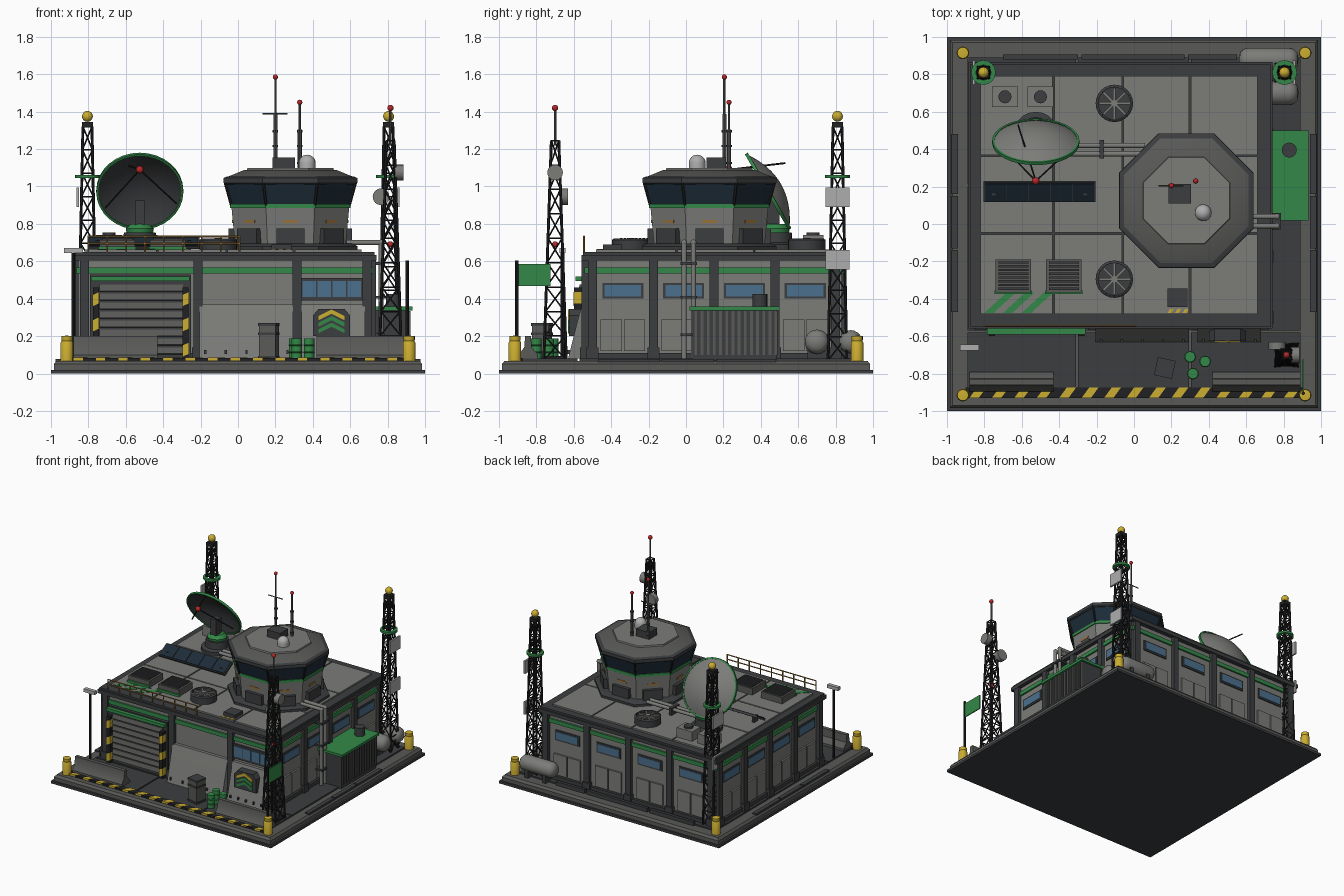
import bpy, bmesh
from math import sin, cos, pi, radians
from mathutils import Vector, Matrix

if "Cube" in bpy.data.objects:
    bpy.data.objects.remove(bpy.data.objects["Cube"])

COL = dict(wall=(.2, .2, .19), dark=(.045, .047, .05), mid=(.1, .1, .095), light=(.42, .42, .42),
           green=(.033, .25, .065), yellow=(.6, .42, .03), blue=(.07, .16, .27),
           navy=(.012, .025, .04), red=(.5, .02, .02), black=(.015, .015, .017), amber=(.3, .16, .04))
MATS = {}
for k, c in COL.items():
    MATS[k] = bpy.data.materials.new(k)
    MATS[k].diffuse_color = (*c, 1)
parts = {}

def get(name, mat):
    return parts.setdefault(name, (bmesh.new(), mat))[0]

def box(name, mat, x, y, z, M=None):
    m = Matrix.LocRotScale(Vector((sum(x), sum(y), sum(z))) / 2, None, (x[1]-x[0], y[1]-y[0], z[1]-z[0]))
    bmesh.ops.create_cube(get(name, mat), size=1, matrix=M @ m if M else m)

def rod(name, mat, p, q, r, n=8, r2=None):
    p, q = Vector(p), Vector(q)
    m = Matrix.LocRotScale((p + q) / 2, (q - p).to_track_quat('Z', 'Y'), None)
    bmesh.ops.create_cone(get(name, mat), cap_ends=True, segments=n, radius1=r,
                          radius2=r if r2 is None else r2, depth=(q - p).length, matrix=m)

def ball(name, mat, p, r):
    bmesh.ops.create_uvsphere(get(name, mat), u_segments=16, v_segments=10, radius=r, matrix=Matrix.Translation(p))

def lathe(name, mat, prof, M, n=24, a0=0):
    bm, rings = get(name, mat), []
    for r, z in prof:
        rings.append([bm.verts.new(M @ Vector((r*cos(a0+2*pi*i/n), r*sin(a0+2*pi*i/n), z)))
                      for i in range(n if r else 1)])
    for a, b in zip(rings, rings[1:]):
        for i in range(n):
            f = [a[i % len(a)], a[(i+1) % len(a)], b[(i+1) % len(b)], b[i % len(b)]]
            bm.faces.new(list(dict.fromkeys(f)))

def prism(name, mat, pts, axis, a, b):
    put = {'x': lambda u, v, w: (w, u, v), 'y': lambda u, v, w: (u, w, v), 'z': lambda u, v, w: (u, v, w)}[axis]
    bm = get(name, mat)
    lo, hi = [[bm.verts.new(put(u, v, w)) for u, v in pts] for w in (a, b)]
    bm.faces.new(lo), bm.faces.new(hi)
    for i in range(len(pts)):
        j = (i + 1) % len(pts)
        bm.faces.new((lo[i], lo[j], hi[j], hi[i]))

def T(x, y, z=0): return Matrix.Translation((x, y, z))

# base platform
box('base_plate', 'dark', (-1, 1), (-1, 1), (0, .02))
s = [(.985, .02), (.985, .05), (.97, .068), (0, .068)]
lathe('base_rim', 'mid', [(0, .02)] + [(r * 2**.5, z) for r, z in s], T(0, 0), 4, pi/4)
for x in ((-.89, -.31), (-.3, .295), (.305, .89)):
    for y in ((-.89, -.58), (-.57, .2), (.21, .89)):
        box('pavement', 'dark', x, y, (.06, .08))
for sx in (-1, 1):
    for y in ((-.47, -.14), (-.13, .15), (.16, .48)):
        box('drain_grates', 'dark', sorted((sx*.94, sx*.975)), y, (.06, .078))
for x in ((-.7, -.3), (-.28, .27), (.29, .55)):
    box('drain_grates', 'dark', x, (.88, .905), (.06, .1))
box('hazard_strip', 'black', (-.9, .9), (-.93, -.875), (.06, .083))
for i in range(15):
    x = -.88 + i * .12
    prism('hazard_stripes', 'yellow', [(x, -.93), (x+.05, -.93), (x+.09, -.875), (x+.04, -.875)], 'z', .07, .085)
for sx in (-.915, .915):
    for y in (-.915, .915):
        lathe('bollards', 'yellow', [(0, .06), (.034, .06), (.034, .165), (.028, .175), (.03, .18), (.03, .2), (0, .203)], T(sx, y), 16)
for x in ((-.88, -.43), (.42, .89)):
    prism('barriers', 'mid', [(-.895, .08), (-.79, .08), (-.79, .1), (-.825, .14), (-.83, .2), (-.86, .2), (-.865, .14), (-.895, .1)], 'x', *x)

# main building shell
X0, X1, Y0, Y1 = -.85, .71, -.53, .83
def wall(side, name, mat, u, z, d, base=-.01):
    r = {'F': ((u), (Y0-d, Y0-base)), 'B': ((u), (Y1+base, Y1+d)), 'L': ((X0-d, X0-base), u), 'R': ((X1+base, X1+d), u)}[side]
    box(name, mat, r[0], r[1], z)

box('building_walls', 'wall', (X0, X1), (Y0, Y1), (.07, .62))
box('roof_cornice', 'dark', (-.885, .74), (-.56, .865), (.605, .635))
box('roof_cornice', 'dark', (-.875, .73), (-.55, .855), (.635, .65))
for x in ((-.82, -.435), (-.425, -.065), (-.055, .295), (.305, .66)):
    for y in ((-.48, -.055), (-.045, .36), (.37, .79)):
        box('roof_panels', 'wall', x, y, (.64, .662))
for side, a, b in (('F', X0, X1), ('B', X0, X1), ('L', Y0, Y1), ('R', Y0, Y1)):
    wall(side, 'green_band', 'green', (a-.012, b+.012), (.535, .567), .013)
    wall(side, 'plinth', 'dark', (a-.02, b+.02), (.07, .11), .02)
    cols = [-.82, -.215, .315, .69] if side == 'F' else [a+.03+(b-a-.06)*i/4 for i in range(5)]
    for c in cols:
        wall(side, 'pilasters', 'dark', (c-.024, c+.024), (.08, .61), .028)
        wall(side, 'pilasters', 'dark', (c-.032, c+.032), (.08, .14), .036)
    if side != 'F':
        for p, q in zip(cols, cols[1:]):
            m = (p+q)/2
            wall(side, 'window_frames', 'dark', (m-.11, m+.11), (.4, .485), .008)
            wall(side, 'windows', 'blue', (m-.098, m+.098), (.413, .473), .012)
            for u in (m-.062, m+.062):
                wall(side, 'lower_panels', 'wall', (u-.057, u+.057), (.12, .29), .014)

# garage door
box('door_frame', 'dark', (-.79, -.25), (-.56, -.52), (.08, .53))
for i in range(8):
    z = .1 + i*.048
    prism('door_slats', 'mid', [(-.555, z), (-.578, z+.006), (-.568, z+.04), (-.555, z+.04)], 'x', -.74, -.29)
box('door_lintel', 'green', (-.785, -.26), (-.59, -.53), (.495, .52))
for x in (-.76, -.28):
    box('door_posts', 'black', (x-.016, x+.016), (-.6, -.53), (.08, .46))
    for i in range(3):
        z = .09 + i*.135
        prism('door_post_stripes', 'yellow', [(x-.017, z), (x+.017, z+.015), (x+.017, z+.075), (x-.017, z+.06)], 'y', -.602, -.56)

# sloped armour plates, front windows, chevron sign
for a, b in ((-.205, .295), (.34, .68)):
    prism('armour_plates', 'wall', [(-.63, .08), (-.52, .08), (-.52, .37), (-.555, .37), (-.575, .3)], 'x', a, b)
    for i in range(5):
        x = a + .03 + (b-a-.06)*i/4
        box('plate_bolts', 'dark', (x-.006, x+.006), (-.634, -.6), (.105, .125))
wall('F', 'window_frames', 'dark', (.335, .67), (.39, .51), .012)
for i in range(4):
    wall('F', 'windows', 'blue', (.345+i*.08, .418+i*.08), (.41, .495), .018)
prism('sign_board', 'dark', [(.4, .2), (.6, .2), (.6, .31), (.57, .345), (.43, .345), (.4, .31)], 'y', -.625, -.56)
for z, m in ((.215, 'green'), (.25, 'green'), (.285, 'yellow')):
    prism('chevron_' + m, m, [(.43, z), (.5, z+.035), (.57, z), (.57, z+.022), (.5, z+.057), (.43, z+.022)], 'y', -.632, -.6)

# octagonal control tower
TX, TY, K = .28, .125, 1/cos(pi/8)
def octa(name, mat, prof):
    lathe(name, mat, [(0, prof[0][1])] + [(a*K, z) for a, z in prof] + [(0, prof[-1][1])], T(TX, TY), 8, pi/8)
octa('tower_base', 'dark', [(.36, .64), (.36, .68), (.335, .695)])
octa('tower_body', 'wall', [(.295, .68), (.315, .89)])
octa('tower_green_band', 'green', [(.322, .885), (.322, .906)])
octa('tower_glass', 'navy', [(.314, .9), (.347, 1.02)])
octa('tower_roof_edge', 'dark', [(.35, 1.012), (.358, 1.02), (.358, 1.045), (.34, 1.053)])
octa('tower_roof', 'mid', [(.34, 1.05), (.25, 1.087)])
octa('tower_roof_cap', 'wall', [(.235, 1.08), (.23, 1.098)])
for i in range(8):
    R = T(TX, TY) @ Matrix.Rotation(i*pi/4, 4, 'Z')
    box('tower_vents', 'dark', (.28, .33), (-.075, .075), (.69, .775), R)
    box('tower_lamps', 'amber', (.29, .312), (-.04, .04), (.805, .822), R)
    a = pi/8 + i*pi/4
    p = [(TX+K*r*cos(a), TY+K*r*sin(a), z) for r, z in ((.316, .9), (.349, 1.02))]
    rod('tower_mullions', 'black', *p, .008, 6)
box('tower_roof_box', 'dark', (.185, .305), (.11, .215), (1.09, 1.155))
lathe('radome', 'light', [(.045, 1.09)] + [(.045*cos(t*pi/12), 1.125+.045*sin(t*pi/12)) for t in range(6)] + [(0, 1.17)], T(.37, .06), 16)
for x, y, h in ((.2, .205, 1.585), (.33, .23, 1.45)):
    rod('antennas', 'mid', (x, y, 1.09), (x, y, 1.09+(h-1.09)*.6), .011)
    rod('antennas', 'mid', (x, y, 1.3), (x, y, h), .006)
    for z in (1.12, 1.21, 1.29):
        rod('antenna_collars', 'dark', (x, y, z), (x, y, z+.012), .015)
    ball('red_beacons', 'red', (x, y, h), .014)
rod('antennas', 'mid', (.13, .205, 1.39), (.265, .205, 1.39), .004)

# satellite dish
n = Vector((0, -.866, -.5))
D = T(-.525, .44, .975) @ n.to_track_quat('Z', 'X').to_matrix().to_4x4()
par = [(.227*t/8, .078*((t/8)**2-1)) for t in range(9)]
lathe('dish_back', 'wall', par, D, 32)
lathe('dish_face', 'dark', [(r, z+.008) for r, z in par], D, 32)
lathe('dish_rim', 'green', [(.221, -.008), (.233, -.008), (.233, .01), (.221, .01), (.221, -.008)], D, 32)
feed = (-.525, .23, 1.09)
for q in ((-.62, .53, 1.125), (-.71, .42, .885), (-.33, .41, .91)):
    rod('feed_struts', 'black', feed, q, .005, 6)
ball('dish_feed', 'red', feed, .02)
lathe('dish_pedestal', 'dark', [(0, .65), (.12, .65), (.12, .69), (.09, .7), (.085, .755), (0, .755)], T(-.525, .48), 20)
lathe('dish_collar', 'green', [(.07, .75), (.075, .775), (.05, .8), (0, .8)], T(-.525, .48), 20)
box('dish_arm', 'dark', (-.55, -.5), (.43, .5), (.77, .925))

# roof equipment
for y in (.645, -.295):
    lathe('roof_fans', 'dark', [(0, .65), (.1, .65), (.1, .715), (.09, .722), (.085, .722), (.085, .705), (0, .705)], T(-.105, y), 24)
    for i in range(4):
        box('fan_blades', 'wall', (-.083, .083), (-.006, .006), (.705, .718), T(-.105, y) @ Matrix.Rotation(i*pi/4, 4, 'Z'))
    rod('fan_hubs', 'wall', (-.105, y, .7), (-.105, y, .725), .02, 12)
for x in (-.69, -.5):
    box('roof_vent_boxes', 'wall', (x-.07, x+.07), (.625, .735), (.65, .74))
    rod('roof_vent_caps', 'dark', (x, .68, .73), (x, .68, .755), .035, 16)
for x in (-.645, -.375):
    box('ac_units', 'mid', (x-.095, x+.095), (-.365, -.19), (.65, .715))
    box('ac_trim', 'green', (x-.1, x+.1), (-.375, -.355), (.66, .68))
    for i in range(8):
        box('ac_louvres', 'dark', (x-.08, x+.08), (-.352+i*.02, -.34+i*.02), (.71, .725))
for i in range(3):
    x = -.8 + i*.1
    prism('roof_stripes', 'green', [(x, -.475), (x+.05, -.475), (x+.17, -.365), (x+.12, -.365)], 'z', .655, .665)
S = T(-.505, .172, .705) @ Matrix.Rotation(radians(30), 4, 'X')
box('solar_frame', 'dark', (-.3, .3), (-.06, .06), (-.012, .004), S)
for i in range(5):
    box('solar_cells', 'navy', (-.29+i*.117, -.178+i*.117), (-.053, .053), (0, .009), S)
for x in (-.75, -.26):
    box('solar_legs', 'dark', (x-.01, x+.01), (.15, .2), (.65, .71))
for y in (.42, .375):
    rod('roof_pipes', 'wall', (-.43, y, .7), (.06, y, .7), .014, 12)
box('pipe_bracket', 'dark', (-.185, -.16), (.35, .45), (.65, .72))
box('roof_hatch', 'dark', (.18, .285), (-.445, -.345), (.65, .69))
for i in range(3):
    x = .18 + i*.04
    prism('hatch_stripes', 'yellow', [(x, -.475), (x+.02, -.475), (x+.032, -.455), (x+.012, -.455)], 'z', .655, .666)
for z in (.695, .733):
    rod('railing', 'amber', (-.8, -.545, z), (.01, -.545, z), .005, 6)
for i in range(9):
    rod('railing', 'amber', (-.8+i*.101, -.545, .64), (-.8+i*.101, -.545, .735), .005, 6)

# side shed, pipes and tanks
box('shed', 'dark', (.7, .915), (.035, .485), (.07, .34))
box('shed_roof', 'green', (.7, .933), (.02, .5), (.338, .358))
for i in range(14):
    box('shed_ribs', 'mid', (.91, .923), (.045+i*.033, .06+i*.033), (.1, .335))
rod('shed_chimney', 'dark', (.83, .395, .35), (.83, .395, .425), .04, 16)
for y in (-.01, .04):
    rod('side_pipes', 'wall', (.765, y, .08), (.765, y, .7), .014, 12)
    rod('side_pipes', 'wall', (.77, y, .7), (.58, y, .7), .014, 12)
    ball('side_pipes', 'wall', (.765, y, .7), .016)
for z in (.2, .4, .58):
    box('pipe_clamps', 'dark', (.7, .785), (-.03, .06), (z, z+.015))
for y, r in ((.7, .065), (.88, .062)):
    Q = T(.56, y, .17) @ Matrix.Rotation(pi/2, 4, 'Y')
    lathe('tanks', 'wall', [(0, 0), (r*.6, .007), (r*.9, .025), (r, .05), (r, .27), (r*.9, .295), (r*.6, .313), (0, .32)], Q, 20)
    for x in (.64, .8):
        box('tank_saddles', 'dark', (x-.015, x+.015), (y-.05, y+.05), (.07, .15))

# lattice masts
def mast(x, y, z0, z1, w0, w1, n):
    def corner(k, t):
        w = w0 + (w1-w0)*t
        return Vector((x + w*(1, -1, -1, 1)[k % 4], y + w*(1, 1, -1, -1)[k % 4], z0 + (z1-z0)*t))
    for k in range(4):
        rod('mast_legs', 'black', corner(k, 0), corner(k, 1), .008, 6)
        for i in range(n):
            a, b = i/n, (i+1)/n
            rod('mast_braces', 'black', corner(k, a), corner(k+1, b), .0045, 5)
            rod('mast_braces', 'black', corner(k+1, a), corner(k, b), .0045, 5)
            rod('mast_braces', 'black', corner(k, b), corner(k+1, b), .0045, 5)
for sx in (-1, 1):
    x, y = sx*.805, .81
    mast(x, y, .07, 1.32, .05, .024, 10)
    box('mast_caps', 'black', (x-.03, x+.03), (y-.03, y+.03), (1.315, 1.345))
    ball('mast_lamps', 'yellow', (x, y, 1.375), .029)
    lathe('mast_rings', 'green', [(.04, 1.045), (.066, 1.045), (.066, 1.062), (.04, 1.062), (.04, 1.045)], T(x, y), 16)
    for z in (.89, .555):
        box('mast_panels', 'light', sorted((x+sx*.045, x+sx*.058)), (y-.065, y+.065), (z, z+.105))
mast(.815, -.7, .07, 1.245, .06, .02, 9)
box('mast_foot', 'black', (.755, .875), (-.76, -.64), (.07, .095))
rod('mast_tip', 'mid', (.815, -.7, 1.22), (.815, -.7, 1.42), .007)
for z in (1.42, .69):
    ball('red_beacons', 'red', (.815, -.7, z), .017)
rod('mast_drums', 'wall', (.84, -.7, 1.075), (.885, -.7, 1.075), .042, 16)
rod('mast_drums', 'wall', (.765, -.672, .945), (.765, -.63, .945), .045, 16)

# yard items: flag, lamp post, crate, barrels
rod('flag_pole', 'black', (.905, -.905, .07), (.905, -.905, .605), .01)
box('flag', 'green', (.901, .909), (-.9, -.725), (.468, .585))
rod('lamp_post', 'black', (-.88, -.66, .07), (-.88, -.66, .65), .01)
box('lamp_head', 'light', (-.93, -.83), (-.675, -.645), (.645, .672))
C = T(.165, -.77) @ Matrix.Rotation(radians(-12), 4, 'Z')
box('crate', 'mid', (-.045, .045), (-.045, .045), (.08, .265), C)
for z in (.08, .205, .255):
    box('crate_bands', 'dark', (-.049, .049), (-.049, .049), (z, z+.015), C)
for x, y in ((.3, -.71), (.38, -.735), (.315, -.8)):
    lathe('barrels', 'green', [(0, .08), (.028, .08), (.028, .11), (.031, .114), (.028, .118), (.028, .148), (.031, .152), (.028, .156), (.028, .186), (0, .186)], T(x, y), 16)

# turn every collected part into an object
for name, (bm, mat) in parts.items():
    bmesh.ops.recalc_face_normals(bm, faces=bm.faces)
    me = bpy.data.meshes.new(name)
    bm.to_mesh(me)
    bm.free()
    me.materials.append(MATS[mat])
    ob = bpy.data.objects.new(name, me)
    bpy.context.collection.objects.link(ob)
    ob.select_set(True)
    bpy.context.view_layer.objects.active = ob
bpy.ops.object.shade_smooth_by_angle(angle=radians(35))

for m in bpy.data.materials:
    if m.users and not m.is_grease_pencil:
        m.use_nodes = True
        m.node_tree.nodes["Principled BSDF"].inputs["Base Color"].default_value = m.diffuse_color
